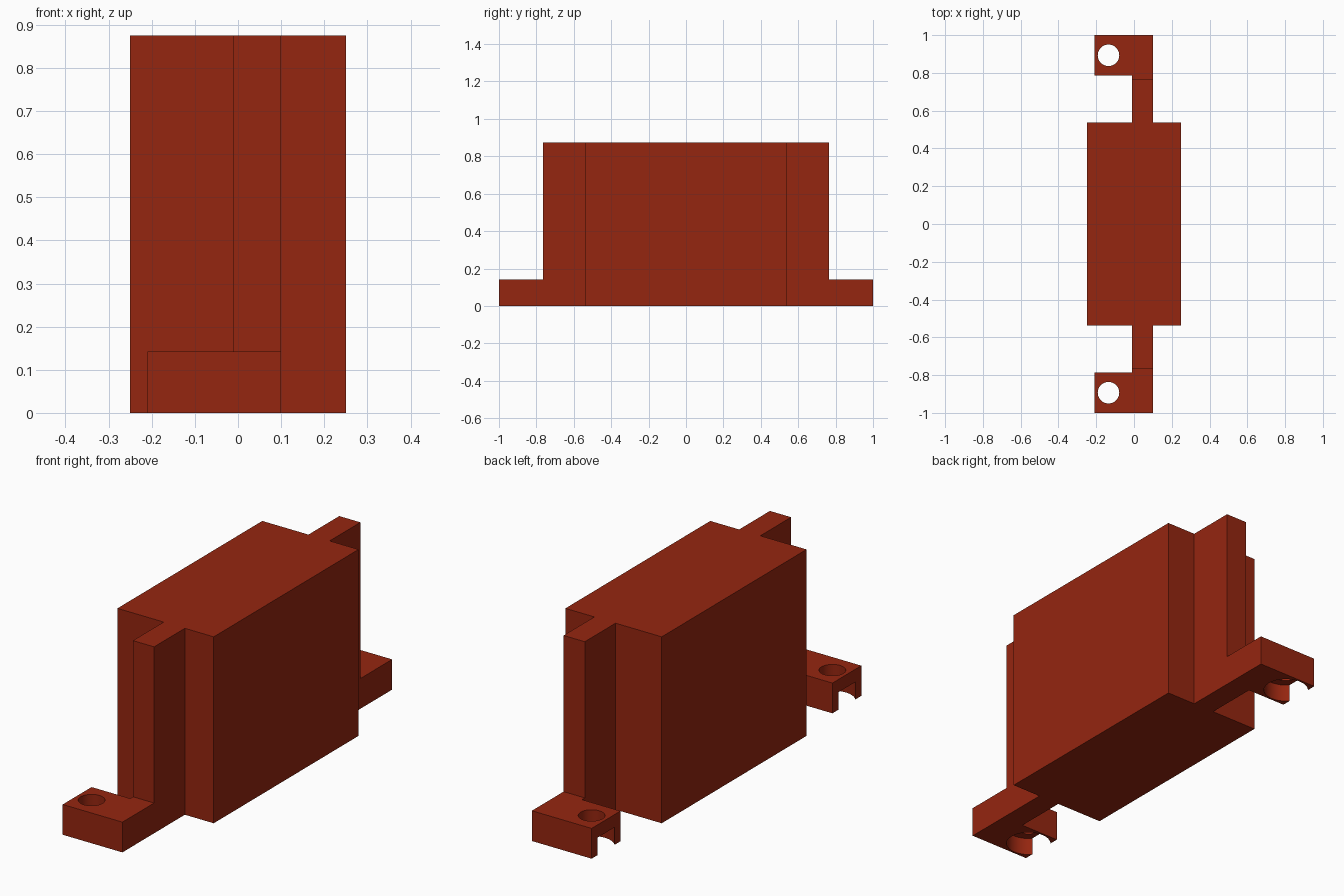
import bpy, bmesh

if "Cube" in bpy.data.objects:
    bpy.data.objects.remove(bpy.data.objects["Cube"])

red = bpy.data.materials.new("brick_red")
red.diffuse_color = (0.30, 0.019, 0.005, 1)
red.use_nodes = True
red.node_tree.nodes["Principled BSDF"].inputs["Base Color"].default_value = red.diffuse_color


def prism(name, outline, z0, z1):
    """Extrude a flat x/y outline from z0 up to z1."""
    bm = bmesh.new()
    base = bm.faces.new([bm.verts.new((x, y, z0)) for x, y in outline])
    top = bmesh.ops.extrude_face_region(bm, geom=[base])["geom"]
    verts = [v for v in top if isinstance(v, bmesh.types.BMVert)]
    bmesh.ops.translate(bm, verts=verts, vec=(0, 0, z1 - z0))
    bmesh.ops.recalc_face_normals(bm, faces=bm.faces)
    mesh = bpy.data.meshes.new(name)
    bm.to_mesh(mesh)
    bm.free()
    mesh.materials.append(red)
    obj = bpy.data.objects.new(name, mesh)
    bpy.context.collection.objects.link(obj)
    return obj


def cut(target, name, radius, x, y, z0, z1):
    """Drill a vertical round hole in the target."""
    bpy.ops.mesh.primitive_cylinder_add(
        vertices=48, radius=radius, depth=z1 - z0, location=(x, y, (z0 + z1) / 2))
    cutter = bpy.context.object
    cutter.name = name
    cutter.data.materials.append(red)
    cutter.hide_render = True
    cutter.hide_set(True)
    mod = target.modifiers.new(name, 'BOOLEAN')
    mod.operation = 'DIFFERENCE'
    mod.solver = 'EXACT'
    mod.object = cutter


W, L = 0.25, 0.537            # half width and half length of the main block
F0, F1, FY = -0.01, 0.10, 0.765   # fin sides and fin end
H, FOOT_H = 0.875, 0.142

# Main block with a full-height fin on each end
prism("body", [(-W, -L), (F0, -L), (F0, -FY), (F1, -FY), (F1, -L), (W, -L),
               (W, L), (F1, L), (F1, FY), (F0, FY), (F0, L), (-W, L)], 0, H)

# L-shaped mounting feet, each with a screw hole and a round pocket below
# that breaks out through the outer side
for s, side in ((-1, "front"), (1, "back")):
    foot = prism(side + "_foot", [(F0, s * FY), (F1, s * FY), (F1, s), (-0.21, s),
                                  (-0.21, s * 0.786), (F0, s * 0.786)], 0, FOOT_H)
    cut(foot, side + "_screw_hole_cutter", 0.057, -0.135, s * 0.893, -0.1, 0.3)
    cut(foot, side + "_pocket_cutter", 0.098, -0.135, s * 0.893, -0.1, 0.082)
    bpy.ops.object.select_all(action='DESELECT')
    foot.select_set(True)
    bpy.context.view_layer.objects.active = foot
    for mod in list(foot.modifiers):
        bpy.ops.object.modifier_apply(modifier=mod.name)
    bpy.ops.object.shade_smooth_by_angle()

# Remove the used cutters
for obj in [o for o in bpy.data.objects if o.name.endswith("_cutter")]:
    bpy.data.objects.remove(obj)
